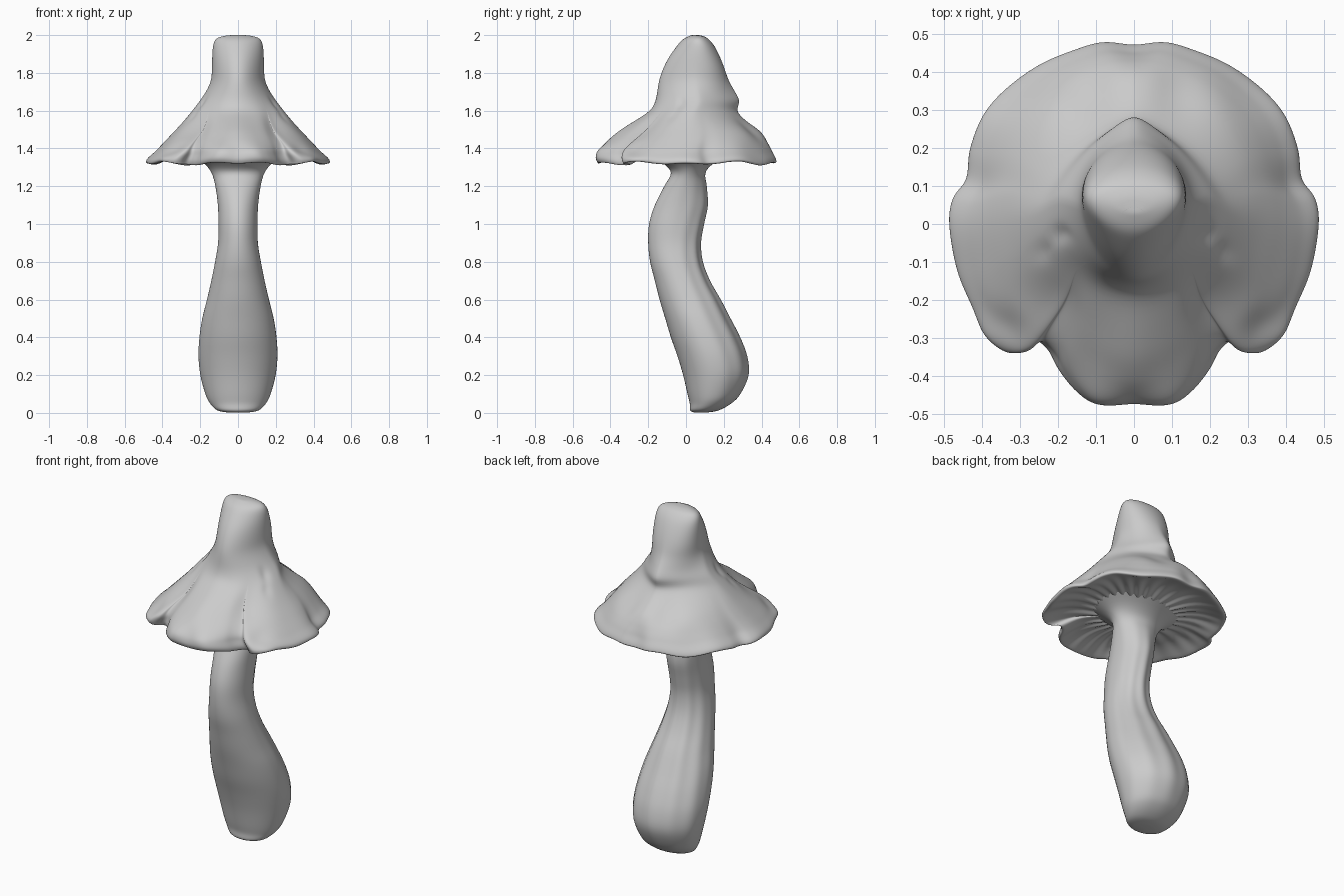
import bpy, bmesh, math
from math import sin, cos, exp, pi
from mathutils import Vector

if "Cube" in bpy.data.objects:
    bpy.data.objects.remove(bpy.data.objects["Cube"])

SEG = 192


def spline(pts, n):
    """Catmull-Rom curve through tuples, n samples per span."""
    pts = [Vector(p) for p in pts]
    out = []
    for i in range(len(pts) - 1):
        a, b, c = pts[max(i - 1, 0)], pts[i], pts[i + 1]
        d = pts[min(i + 2, len(pts) - 1)]
        for k in range(n):
            t = k / n
            out.append(0.5 * (2 * b + (c - a) * t + (2 * a - 5 * b + 4 * c - d) * t**2
                              + (3 * b - a - 3 * c + d) * t**3))
    return out + [pts[-1]]


def skin(name, rings):
    """Bridge closed rings into a smooth capped tube."""
    bm = bmesh.new()
    loops = [[bm.verts.new(p) for p in r] for r in rings]
    n = len(rings[0])
    for a, b in zip(loops, loops[1:]):
        for i in range(n):
            j = (i + 1) % n
            bm.faces.new((a[i], a[j], b[j], b[i]))
    for end in (loops[0], loops[-1]):
        mid = bm.verts.new(sum((v.co for v in end), Vector()) / n)
        for i in range(n):
            bm.faces.new((end[i], end[(i + 1) % n], mid))
    bmesh.ops.recalc_face_normals(bm, faces=bm.faces)
    for f in bm.faces:
        f.smooth = True
    me = bpy.data.meshes.new(name)
    bm.to_mesh(me)
    bm.free()
    ob = bpy.data.objects.new(name, me)
    bpy.context.collection.objects.link(ob)
    return ob


# Stem: z, half width, front y, back y
stem_rows = [
    (0.003, .06, .04, .12), (0.014, .11, .022, .175), (.05, .148, .02, .24), (.1, .173, .008, .288),
    (.2, .2, -.015, .332), (.3, .21, -.045, .325), (.4, .205, -.08, .288), (.5, .19, -.11, .237),
    (.6, .165, -.14, .185), (.7, .142, -.165, .128), (.8, .122, -.19, .09), (.9, .106, -.2, .08),
    (1.0, .104, -.195, .096), (1.1, .107, -.165, .116), (1.2, .12, -.115, .11),
    (1.27, .14, -.08, .103), (1.32, .18, -.12, .145), (1.37, .26, -.2, .23)]
rings = []
for row in spline([r + (0,) for r in stem_rows], 4):
    z, hx, yf, yb = row[:4]
    fade = max(0, sin(pi * min(z / 1.3, 1)))
    ring = []
    for i in range(96):
        a = 2 * pi * i / 96
        # lengthwise folds on the back and sides
        k = 1 - .05 * fade * max(0, sin(a) * .8 + .2) * (.5 + .5 * cos(10 * a + 1.2 * sin(3 * z)))
        ring.append((hx * k * cos(a), (yf + yb) / 2 + (yb - yf) / 2 * k * sin(a), max(z, 0)))
    rings.append(ring)
skin("stem", rings)

# Cap brim outline seen from above, right half from front to back
half = [
    (0, -.478), (.1, -.474), (.155, -.44), (.2, -.385), (.23, -.33), (.27, -.303), (.31, -.335),
    (.35, -.34), (.4, -.3), (.43, -.22), (.47, -.12), (.49, 0), (.48, .07), (.445, .12),
    (.435, .2), (.4, .29), (.34, .36), (.25, .425), (.15, .467), (.08, .485), (0, .478)]
mirrored = [(-x, y) for x, y in half[-2::-1]]
fine = spline(half + mirrored, 24)
# resample evenly by arc length
length = [0]
for p, q in zip(fine, fine[1:]):
    length.append(length[-1] + (q - p).length)
brim, j = [], 0
for i in range(SEG):
    s = length[-1] * i / SEG
    while length[j + 1] < s:
        j += 1
    t = (s - length[j]) / (length[j + 1] - length[j])
    brim.append(fine[j].lerp(fine[j + 1], t))


def brim_wave(p):
    """Height of the wavy edge under a brim point."""
    a = math.atan2(p.y, p.x) + pi / 2
    return .006 * cos(6 * a) - .006 * cos(10 * a)


# The side lobes fade into the slope quickly, so the outline share drops fast.
# Cap: z, half width, front y, back y, share of the brim outline
cap_rows = [
    (1.325, .487, -.47, .48, 1), (1.345, .482, -.48, .475, 1), (1.375, .448, -.478, .46, .95),
    (1.4, .423, -.463, .45, .75), (1.43, .394, -.43, .436, .5), (1.46, .366, -.395, .42, .35),
    (1.5, .328, -.345, .388, .22), (1.55, .283, -.265, .315, .1), (1.6, .242, -.19, .27, 0),
    (1.65, .204, -.162, .285, 0), (1.7, .17, -.152, .26, 0), (1.76, .142, -.142, .226, 0),
    (1.82, .136, -.122, .205, 0), (1.88, .134, -.092, .182, 0), (1.94, .13, -.05, .152, 0),
    (1.975, .118, -.02, .124, 0), (1.992, .09, .01, .1, 0), (2.0, .04, .03, .07, 0)]
# dents, mirrored in x: x, y, z, size, depth
dents = [(.12, .36, 1.5, .08, .02), (.2, -.03, 1.64, .025, .012), (.25, -.08, 1.58, .025, .012),
         (.36, -.3, 1.41, .07, .025), (0, -.46, 1.38, .05, .01)]

# Underside: fraction of brim, z
under = [(.05, 1.345), (.25, 1.345), (.42, 1.35), (.55, 1.362), (.7, 1.362), (.82, 1.347),
         (.92, 1.328), (.97, 1.318)]
rings = []
for s, z in under:
    ring = []
    for i, p in enumerate(brim):
        t = 2 * pi * i / SEG
        gill = .005 * sin(pi * s) * cos(30 * t + 2 * sin(3 * t))
        ring.append((p.x * s, .01 + (p.y - .01) * s, z + gill + brim_wave(p) * s * s))
    rings.append(ring)

for row in spline(cap_rows, 2):
    z, hx, yf, yb, mix = row
    knob = exp(-((z - 1.66) / .1) ** 2)
    tip = min(1, max(0, (z - 1.6) / .15))
    valley = exp(-((z - 1.5) / .09) ** 2)
    ring = []
    for p in brim:
        u, v = p.x / .49, (p.y - .0035) / .4815
        a = math.atan2(v, u)
        e = Vector((cos(a), sin(a)))
        # smooth valleys either side of the front lobe
        off = abs(math.atan2(e.x, -e.y))
        e *= 1 - .15 * valley * exp(-((off - .75) / .33) ** 2)
        # pointed back of the knob, narrower front of the tip
        if e.y > 0:
            e *= 1 + .75 * knob * (1.1 / (math.sqrt(e.x**2 + .01) + math.sqrt(e.y**2 + .01)) - 1)
        e.x *= 1 + .2 * tip * e.y
        e = e.lerp(Vector((u, v)), mix)
        q = Vector((e.x * hx, (yf + yb) / 2 + e.y * (yb - yf) / 2, z))
        inward = Vector((-cos(a), -sin(a), -.5))
        # radial folds over the front of the skirt
        front = max(0, -sin(a))
        q += inward * .004 * front * exp(-((z - 1.48) / .09) ** 2) * (1 - cos(11 * (a + pi / 2)))
        for x, y, dz, size, depth in dents:
            d2 = (abs(q.x) - x) ** 2 + (q.y - y) ** 2 + (z - dz) ** 2
            q += inward * depth * exp(-d2 / size**2)
        q.z += brim_wave(p) * max(0, 1 - (z - 1.32) / .15)
        ring.append(q)
    rings.append(ring)
cap = skin("cap", rings)
cap.modifiers.new("smooth", "SUBSURF").levels = 1
cap.modifiers["smooth"].render_levels = 1
